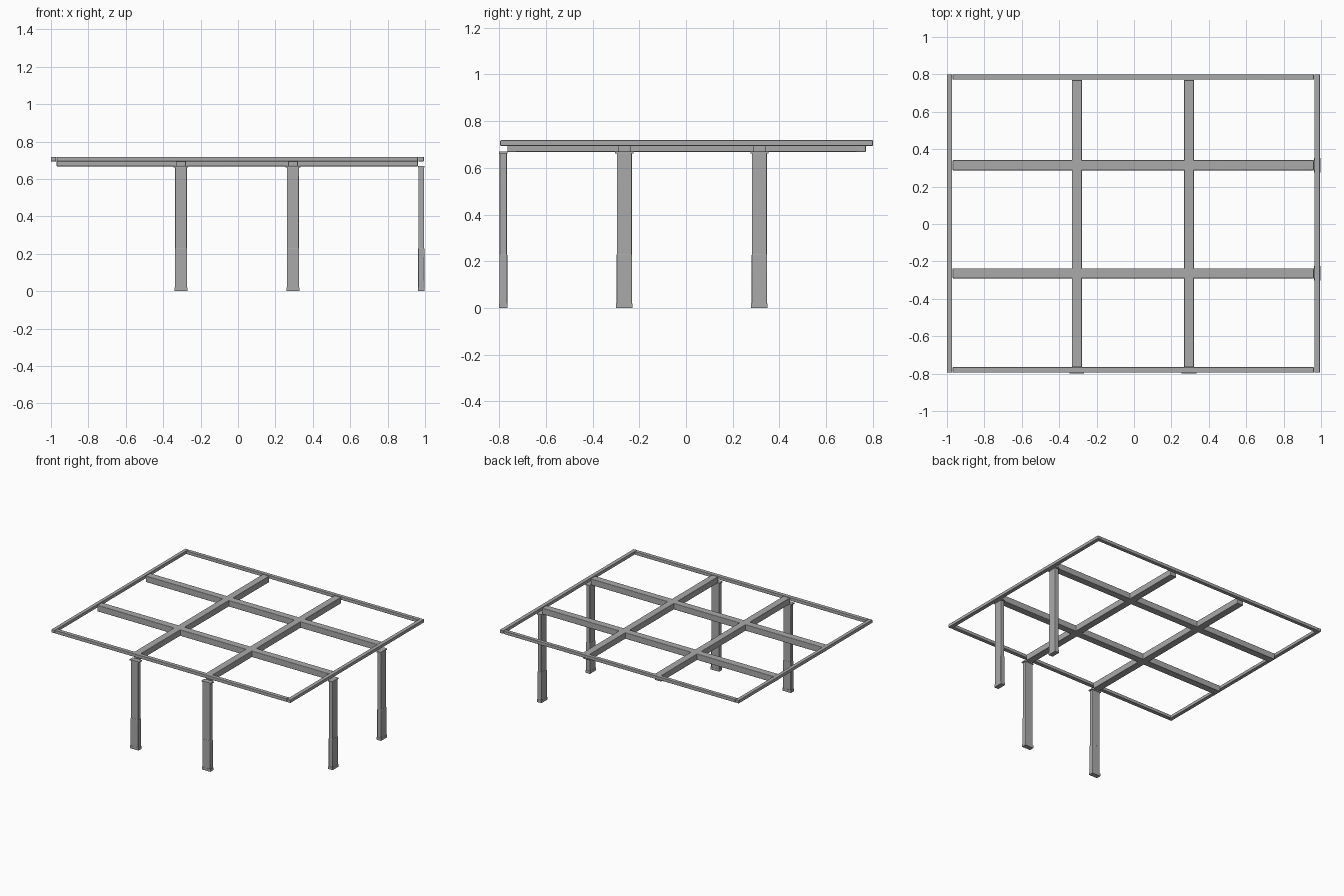
import bpy
import math

cube = bpy.data.objects.get("Cube")
if cube:
    bpy.data.objects.remove(cube, do_unlink=True)

steel = bpy.data.materials.new("grey steel")
steel.use_nodes = True
GREY = (0.4, 0.4, 0.4, 1)
steel.diffuse_color = GREY
steel.node_tree.nodes["Principled BSDF"].inputs["Base Color"].default_value = GREY


def box(name, x, y, z, radius=0.0):
    """Box spanning the (low, high) pairs x, y, z, with optional rounded edges."""
    spans = (x, y, z)
    bpy.ops.mesh.primitive_cube_add(size=1, location=[(a + b) / 2 for a, b in spans])
    ob = bpy.context.object
    ob.name = name
    ob.scale = [b - a for a, b in spans]
    bpy.ops.object.transform_apply(location=False, rotation=False, scale=True)
    ob.data.materials.append(steel)
    if radius:
        bevel = ob.modifiers.new("rounded", "BEVEL")
        bevel.width = radius
        bevel.segments = 3
        bpy.ops.object.shade_smooth_by_angle(angle=math.radians(35))
    return ob


def around(c, half):
    return (c - half, c + half)


TOP = 0.718
RIM_Z = (0.694, TOP)
BEAM_Z = (0.668, TOP - 0.003)
BEAM_XS = (-0.305, 0.294)
BEAM_YS = (-0.264, 0.314)

# Perimeter frame
box("left_rim", (-1.0, -0.972), (-0.795, 0.80), RIM_Z, 0.003)
box("right_rim", (0.964, 0.994), (-0.795, 0.80), RIM_Z, 0.003)
box("front_rim", (-0.97, 0.962), (-0.795, -0.765), RIM_Z, 0.003)
box("back_rim", (-0.97, 0.962), (0.772, 0.80), RIM_Z, 0.003)

# Crossing beams
for i, y in enumerate(BEAM_YS):
    box(f"cross_beam_{i}", (-0.97, 0.962), around(y, 0.027), BEAM_Z, 0.004)
for i, x in enumerate(BEAM_XS):
    box(f"long_beam_{i}", around(x, 0.027), (-0.765, 0.77), BEAM_Z, 0.004)


def post(name, c, depth_c, on_side):
    """Post with foot, sleeve and cap; its wide face looks out of the frame."""
    def part(label, half_w, half_d, z, radius=0.0):
        wide, deep = around(c, half_w), around(depth_c, half_d)
        x, y = (deep, wide) if on_side else (wide, deep)
        box(f"{name}_{label}", x, y, z, radius)

    part("column", 0.032, 0.0155, (0.01, 0.664), 0.004)
    part("sleeve", 0.033, 0.017, (0.01, 0.23), 0.004)
    part("foot", 0.035, 0.018, (0.0, 0.02))
    part("cap", 0.039, 0.018, (0.661, 0.669))


for i, x in enumerate(BEAM_XS):
    post(f"front_post_{i}", x, -0.782, False)
for i, y in enumerate(BEAM_YS):
    post(f"side_post_{i}", y, 0.980, True)
